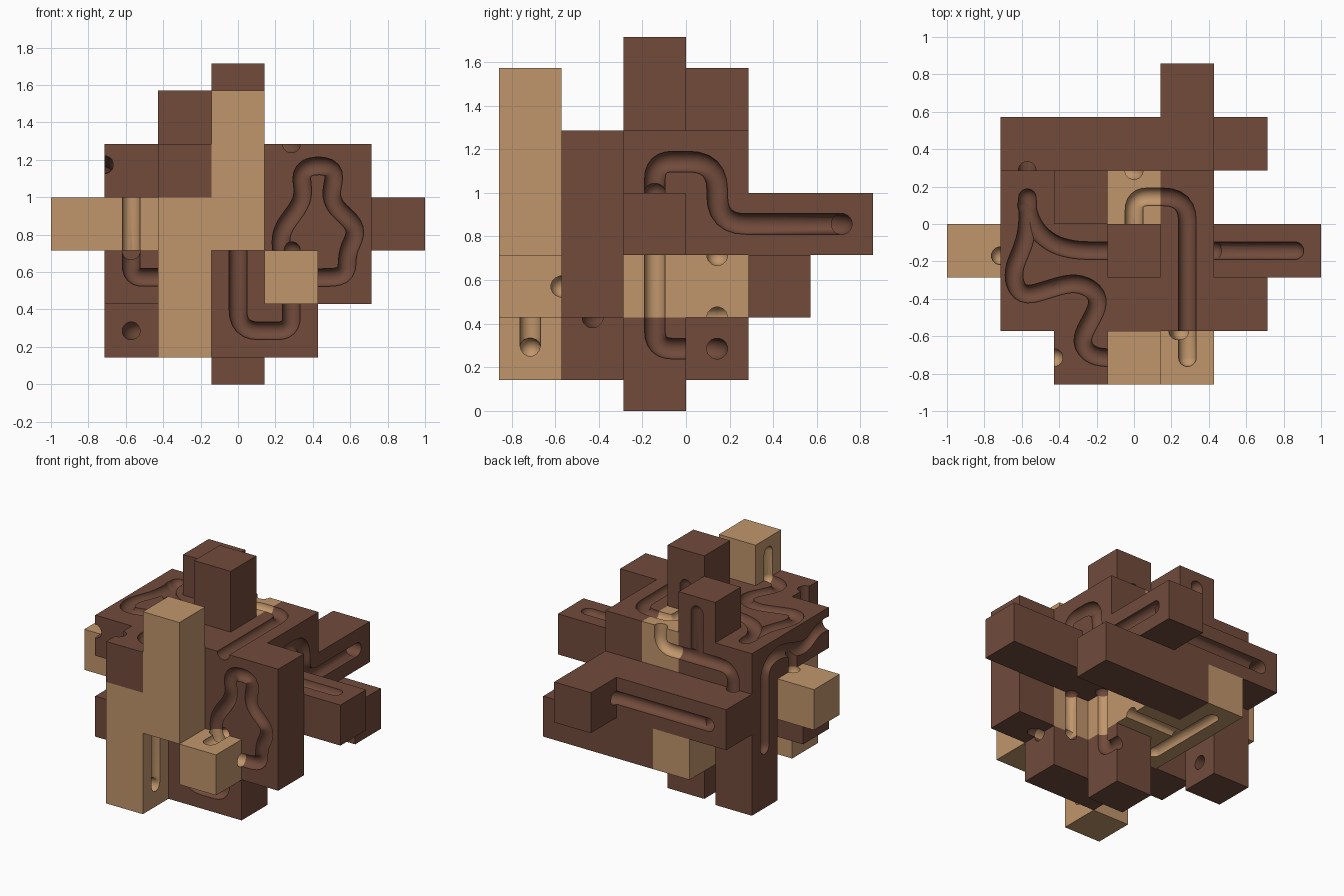
import bpy, bmesh, math
from mathutils import Vector

if "Cube" in bpy.data.objects:
    bpy.data.objects.remove(bpy.data.objects["Cube"])

U = 2 / 7          # cell size
R = 0.048          # groove radius
XS = [-1 + U * i for i in range(8)]
YS = [-3 * U + U * j for j in range(7)]
ZS = [0] + [U / 2 + U * k for k in range(6)] + [6 * U]   # half cells at both ends


def material(name, rgb):
    m = bpy.data.materials.new(name)
    m.diffuse_color = (*rgb, 1)
    m.use_nodes = True
    m.node_tree.nodes["Principled BSDF"].inputs["Base Color"].default_value = m.diffuse_color
    return m


DARK = material("dark brown wood", (0.165, 0.07, 0.044))
TAN = material("light tan wood", (0.53, 0.305, 0.148))

FACES = {(-1, 0, 0): [(0, 0, 0), (0, 0, 1), (0, 1, 1), (0, 1, 0)],
         (1, 0, 0): [(1, 0, 0), (1, 1, 0), (1, 1, 1), (1, 0, 1)],
         (0, -1, 0): [(0, 0, 0), (1, 0, 0), (1, 0, 1), (0, 0, 1)],
         (0, 1, 0): [(0, 1, 0), (0, 1, 1), (1, 1, 1), (1, 1, 0)],
         (0, 0, -1): [(0, 0, 0), (0, 1, 0), (1, 1, 0), (1, 0, 0)],
         (0, 0, 1): [(0, 0, 1), (1, 0, 1), (1, 1, 1), (0, 1, 1)]}


def box(i0, i1, j0, j1, k0, k1):
    return {(i, j, k) for i in range(i0, i1 + 1) for j in range(j0, j1 + 1)
            for k in range(k0, k1 + 1)}


def add_object(name, bm, mat=None):
    me = bpy.data.meshes.new(name)
    bm.to_mesh(me)
    bm.free()
    ob = bpy.data.objects.new(name, me)
    bpy.context.collection.objects.link(ob)
    if mat:
        me.materials.append(mat)
    return ob


def piece(name, mat, *boxes):
    """Outer skin of a set of grid cells."""
    cells = set().union(*[box(*b) for b in boxes])
    bm, verts = bmesh.new(), {}
    for c in cells:
        for d, corners in FACES.items():
            if tuple(a + b for a, b in zip(c, d)) in cells:
                continue
            loop = []
            for o in corners:
                key = tuple(a + b for a, b in zip(c, o))
                if key not in verts:
                    verts[key] = bm.verts.new((XS[key[0]], YS[key[1]], ZS[key[2]]))
                loop.append(verts[key])
            bm.faces.new(loop)
    bmesh.ops.dissolve_limit(bm, angle_limit=0.01, verts=bm.verts, edges=bm.edges)
    return add_object(name, bm, mat)


def fillet(pts, rad):
    out = [pts[0]]
    for a, b, c in zip(pts, pts[1:], pts[2:]):
        d = min(rad, (a - b).length * 0.49, (c - b).length * 0.49)
        p, q = b + (a - b).normalized() * d, b + (c - b).normalized() * d
        for s in range(7):
            t = s / 6
            out.append(p * (1 - t) ** 2 + b * 2 * t * (1 - t) + q * t * t)
    return out + [pts[-1]]


def relax(path, step=0.025, rounds=4):
    """Even spacing, then smoothing, so that wavy tubes never fold over."""
    out = [path[0]]
    for a, b in zip(path, path[1:]):
        while (b - out[-1]).length > step and (b - a).length > 1e-6:
            out.append(out[-1] + (b - out[-1]).normalized() * step)
    out.append(path[-1])
    if (out[-1] - out[-2]).length < step / 2:
        del out[-2]
    for _ in range(rounds):
        out = [out[0]] + [(a + b * 2 + c) / 4 for a, b, c in zip(out, out[1:], out[2:])] + [out[-1]]
    return out


def groove(axis, level, pts, rad=0.11, n=16, wavy=False):
    """Round-ended tube along a path in the plane axis = level."""
    ax = "xyz".index(axis)
    path = []
    for u, v in pts:
        p = [u, v]
        p.insert(ax, level)
        path.append(Vector(p))
    path = fillet(path, rad)
    if wavy:
        path = relax(path)
    nor = Vector([float(i == ax) for i in range(3)])
    t0, t1 = (path[1] - path[0]).normalized(), (path[-1] - path[-2]).normalized()
    rings = [(path[0] - t0 * R * math.sin(a), t0, R * math.cos(a))
             for a in (1.4, 1.05, 0.7, 0.35)]
    for i, p in enumerate(path):
        t = (path[min(i + 1, len(path) - 1)] - path[max(i - 1, 0)]).normalized()
        rings.append((p, t, R))
    rings += [(path[-1] + t1 * R * math.sin(a), t1, R * math.cos(a))
              for a in (0.35, 0.7, 1.05, 1.4)]
    bm, loops = bmesh.new(), []
    for p, t, r in rings:
        s = t.cross(nor)
        angles = [(k + 0.5) * 2 * math.pi / n for k in range(n)]
        loops.append([bm.verts.new(p + s * r * math.cos(a) + nor * r * math.sin(a)) for a in angles])
    for a, b in zip(loops, loops[1:]):
        for k in range(n):
            bm.faces.new((a[k], a[(k + 1) % n], b[(k + 1) % n], b[k]))
    bm.faces.new(loops[0][::-1])
    bm.faces.new(loops[-1])
    bmesh.ops.recalc_face_normals(bm, faces=bm.faces)
    ob = add_object("groove_cutter", bm)
    ob.hide_render = True
    return ob


# Interlocking blocks: cell ranges in x, y, z
pieces = [
    piece("back_upper_bar", DARK, (1, 3, 4, 4, 3, 3)),
    piece("back_lower_bar", DARK, (3, 5, 4, 4, 2, 2)),
    piece("right_frame", DARK, (4, 4, 1, 3, 4, 4), (4, 4, 1, 5, 3, 3)),
    piece("right_front_post", DARK, (5, 5, 1, 1, 2, 4)),
    piece("right_rail", DARK, (5, 6, 2, 2, 3, 3)),
    piece("centre_column_top", DARK, (3, 3, 2, 2, 3, 6)),
    piece("centre_column_foot", DARK, (3, 3, 2, 2, 0, 1)),
    piece("inner_core", DARK, (2, 2, 1, 3, 3, 3), (3, 3, 3, 3, 3, 3)),
    piece("inner_front_core", DARK, (3, 3, 1, 1, 3, 4)),
    piece("top_deck", DARK, (2, 2, 0, 3, 4, 4), (2, 2, 3, 3, 5, 5)),
    piece("left_panel", DARK, (1, 1, 1, 3, 4, 4), (1, 1, 3, 3, 1, 4)),
    piece("front_base", DARK, (3, 4, 1, 1, 1, 1), (1, 3, 1, 1, 2, 2)),
    piece("front_left_post", TAN, (2, 2, 0, 0, 1, 3)),
    piece("front_tall_post", TAN, (3, 3, 0, 0, 3, 5)),
    piece("left_arm", TAN, (0, 1, 2, 2, 3, 3)),
    piece("front_block", TAN, (4, 4, 0, 1, 2, 2)),
    piece("middle_plate", TAN, (2, 3, 2, 3, 2, 2), (2, 2, 4, 4, 2, 2)),
    piece("top_block", TAN, (3, 3, 3, 3, 4, 4)),
]

T, H, Q = ZS[5], U / 2, 2.5 * U     # deck height, half cell, cell centre
A, F = 2 * U, 1.5 * U
cutters = [
    # top deck
    groove("z", T, [(0, 0), (0, .145), (U, .145), (U, -.714)], .13),
    groove("z", T, [(-.57, .14), (-.565, -.06), (-.66, -.27), (-.61, -.4), (-.3, -.3),
                    (-.16, -.39), (-.3, -.64), (-.22, -.715), (-H, -.715)], wavy=True),
    groove("z", T, [(-.575, .1), (-.55, .0), (-.46, -.1), (-.33, -H), (-H, -H)], wavy=True),
    # front wall
    groove("y", -A, [(.25, .64), (.21, .81), (.37, 1.0), (.31, 1.17), (.55, 1.17), (.47, .98),
                     (.66, .83), (.57, .7), (.6, .57), (.36, .57)], .09, wavy=True),
    groove("y", -A, [(0, .72), (0, U), (U, U), (U, .44)]),
    groove("y", -U, [(-A, 1.0), (-A, .7)]),
    groove("y", -A, [(-A, .70), (-A, A), (-.41, A)]),
    groove("z", ZS[3], [(-A, -U), (-A, -A)]),
    # right side
    groove("x", F, [(-H, .98), (-H, 1.143), (H, 1.143), (H, .857), (.714, .857)], .13),
    groove("x", H, [(-H, .72), (-H, U), (.02, U)], .13),
    groove("z", 1.0, [(.4, -H), (.86, -H)]),
    # back walls and tunnels
    groove("z", .857, [(.46, .714), (.26, .714), (.17, A), (-A, A)], .08),
    groove("y", U, [(0, 1.31), (0, 1.143), (-A, 1.143), (-A, .857)]),
    groove("y", U, [(-U, 1.46), (-U, 1.143)]),
    groove("x", -A, [(U, .857), (A, .857)]),
    groove("z", U, [(-A, -.02), (-A, H), (-.4, H)], .1),
    # ball entry slots
    groove("y", 0, [(0, T), (0, 1.46)]),
    groove("x", -H, [(-Q, T), (-Q, 1.46)]),
    # left side
    groove("x", -F, [(-Q, 1.31), (-Q, .98)]),
    groove("x", -Q, [(-.6, 1.17), (-.46, 1.19), (-.32, 1.09), (-.15, 1.15), (0, 1.19),
                     (H, 1.14), (H, A)], .08, wavy=True),
    groove("x", -Q, [(-.17, 1.14), (-.17, .99)]),
    # front post, block and plate
    groove("y", -Q, [(-H, .72), (-H, U), (-.25, U)], .08),
    groove("z", ZS[3], [(U, -Q), (U, -.55)]),
    groove("y", -U, [(U, .7), (U, .43)]),
    groove("z", ZS[2], [(U, -U), (U, -F), (.47, -F)], .1),
    groove("z", ZS[2], [(.2, H), (-U, H)]),
    groove("z", ZS[2], [(-U, -H), (-U, F)]),
    groove("z", ZS[3], [(.2, H), (0, H)]),
]


def bounds(ob):
    vs = [v.co for v in ob.data.vertices]
    return [(min(v[i] for v in vs), max(v[i] for v in vs)) for i in range(3)]


cut_bounds = [(c, bounds(c)) for c in cutters]
for ob in pieces:
    pb = bounds(ob)
    for c, cb in cut_bounds:
        if all(p[0] < q[1] and q[0] < p[1] for p, q in zip(pb, cb)):
            m = ob.modifiers.new("groove", "BOOLEAN")
            m.operation, m.solver, m.object = "DIFFERENCE", "MANIFOLD", c
bpy.context.view_layer.update()
deps = bpy.context.evaluated_depsgraph_get()
done = [bpy.data.meshes.new_from_object(ob.evaluated_get(deps)) for ob in pieces]
for ob, me in zip(pieces, done):
    mat = ob.data.materials[0]
    ob.modifiers.clear()
    ob.data = me
    me.materials.clear()
    me.materials.append(mat)
    for p in me.polygons:
        p.material_index = 0
    me.shade_smooth()
    me.set_sharp_from_angle(angle=math.radians(32))
for c in cutters:
    bpy.data.objects.remove(c)
